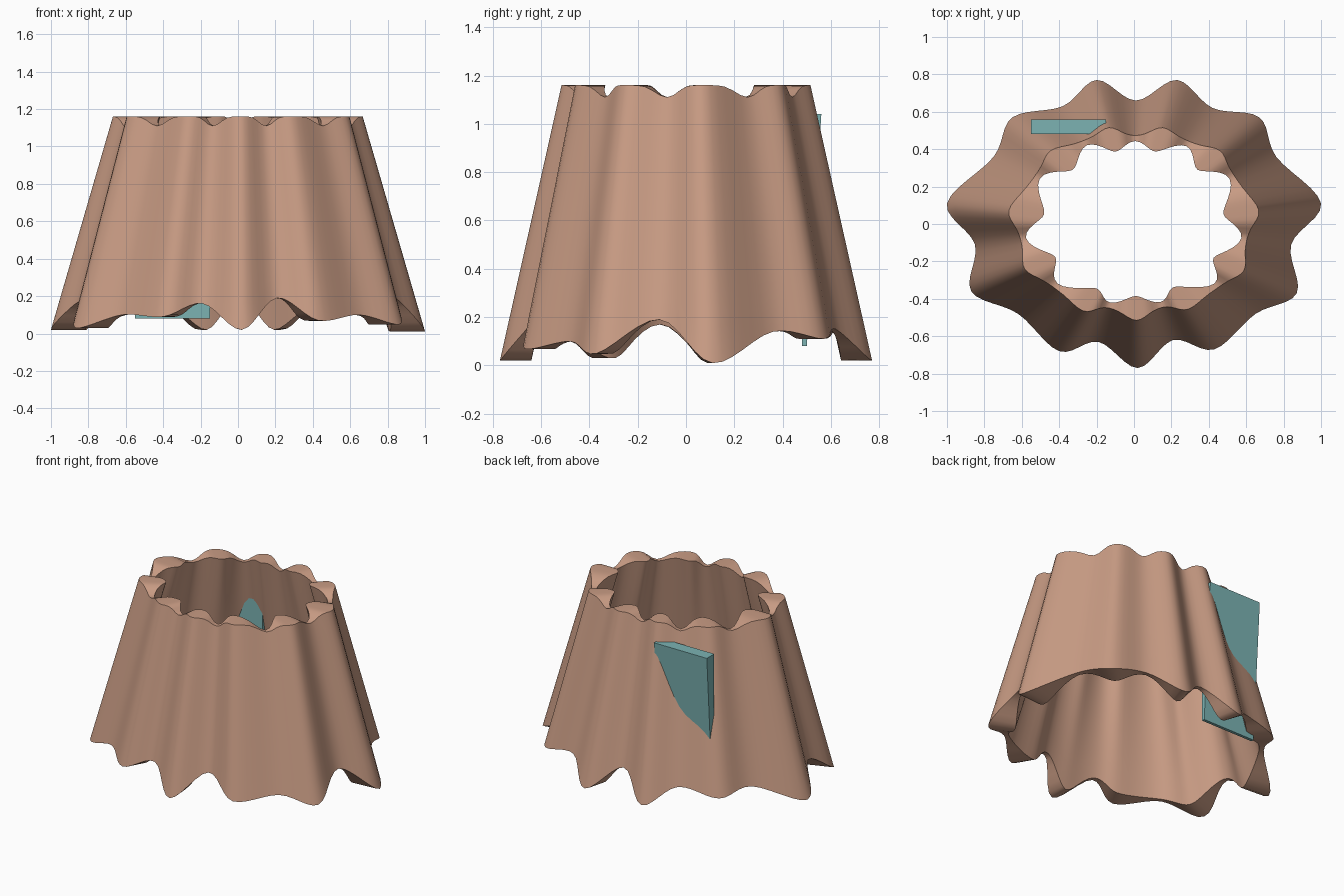
import bpy, bmesh, math
from mathutils import Vector

if "Cube" in bpy.data.objects:
    bpy.data.objects.remove(bpy.data.objects["Cube"])

TOP = 1.16
TAPER = 0.335

# Hem outline as (x, y, hem height), alternating outward fold and valley
HEM = [
    (1.00, 0.11, 0.01), (0.84, -0.11, 0.19), (0.87, -0.37, 0.05), (0.65, -0.48, 0.10),
    (0.43, -0.67, 0.07), (0.21, -0.62, 0.19), (0.02, -0.77, 0.02), (-0.19, -0.63, 0.16),
    (-0.40, -0.68, 0.09), (-0.62, -0.48, 0.10), (-0.87, -0.36, 0.03), (-0.85, -0.11, 0.17),
    (-1.00, 0.11, 0.02), (-0.75, 0.36, 0.14), (-0.65, 0.57, 0.11), (-0.38, 0.63, 0.14),
    (-0.20, 0.77, 0.02), (0.01, 0.66, 0.18), (0.23, 0.77, 0.02), (0.42, 0.62, 0.15),
    (0.67, 0.57, 0.11), (0.76, 0.36, 0.14),
]
STEPS, ROWS = 6, 8


def material(name, color):
    m = bpy.data.materials.new(name)
    m.diffuse_color = (*color, 1)
    m.use_nodes = True
    m.node_tree.nodes["Principled BSDF"].inputs["Base Color"].default_value = m.diffuse_color
    return m


def add_object(name, bm, mat, angle):
    bmesh.ops.recalc_face_normals(bm, faces=bm.faces)
    mesh = bpy.data.meshes.new(name)
    bm.to_mesh(mesh)
    bm.free()
    ob = bpy.data.objects.new(name, mesh)
    bpy.context.collection.objects.link(ob)
    mesh.materials.append(mat)
    bpy.ops.object.select_all(action='DESELECT')
    ob.select_set(True)
    bpy.context.view_layer.objects.active = ob
    bpy.ops.object.shade_smooth_by_angle(angle=math.radians(angle))
    return ob


def spline(points, steps):
    """Closed smooth curve through the points."""
    out, n = [], len(points)
    for i in range(n):
        a, b, c, d = (Vector(points[(i + k) % n]) for k in (-1, 0, 1, 2))
        for s in range(steps):
            t = s / steps
            out.append(0.5 * (2 * b + (c - a) * t + (2 * a - 5 * b + 4 * c - d) * t * t
                              + (3 * b - a - 3 * c + d) * t ** 3))
    return out


# Each outline point also carries cloth depth (thick folds, pinched valleys) and rim height
full = []
for i, (x, y, z) in enumerate(HEM):
    fold = i % 2 == 0
    depth = (0.13 + 0.06 * abs(x) ** 2) if fold else 0.03
    full.append((x, y, z, depth))
outline = spline(full, STEPS)


def column(i, inner):
    x, y, hem, depth = outline[i]
    hem, depth = max(hem, 0.0), max(depth, 0.025)
    valley = 0.5 - 0.5 * math.cos(math.pi * i / STEPS)
    rim = TOP - 0.05 * valley ** 3
    base = Vector((x, y)) / (1 - TAPER * hem / TOP)
    pts = []
    for r in range(ROWS + 1):
        z = hem + (rim - hem) * r / ROWS
        p = base * (1 - TAPER * z / TOP)
        if inner:
            p -= p.normalized() * depth
        pts.append((p.x, p.y, z))
    return pts


# Pleated skirt: outer wall, rim, inner wall and hem as one closed loop
bm = bmesh.new()
cols = []
for i in range(len(outline)):
    ring = column(i, False) + column(i, True)[::-1]
    cols.append([bm.verts.new(p) for p in ring])
for i, a in enumerate(cols):
    b = cols[(i + 1) % len(cols)]
    for j in range(len(a)):
        k = (j + 1) % len(a)
        bm.faces.new((a[j], b[j], b[k], a[k]))
add_object("pleated_skirt", bm, material("brown_cloth", (0.58, 0.33, 0.23)), 50)

# Upright cloth panel poking through the back left folds, thinner at the bottom
bm = bmesh.new()
bmesh.ops.create_cube(bm, size=1)
for v in bm.verts:
    up, back = v.co.z > 0, v.co.y > 0
    v.co = Vector((-0.55 if v.co.x < 0 else -0.15,
                   (0.56 if back else 0.48) if up else (0.50 if back else 0.48),
                   1.04 if up else 0.08))
add_object("teal_panel", bm, material("teal_cloth", (0.2, 0.45, 0.45)), 30)
